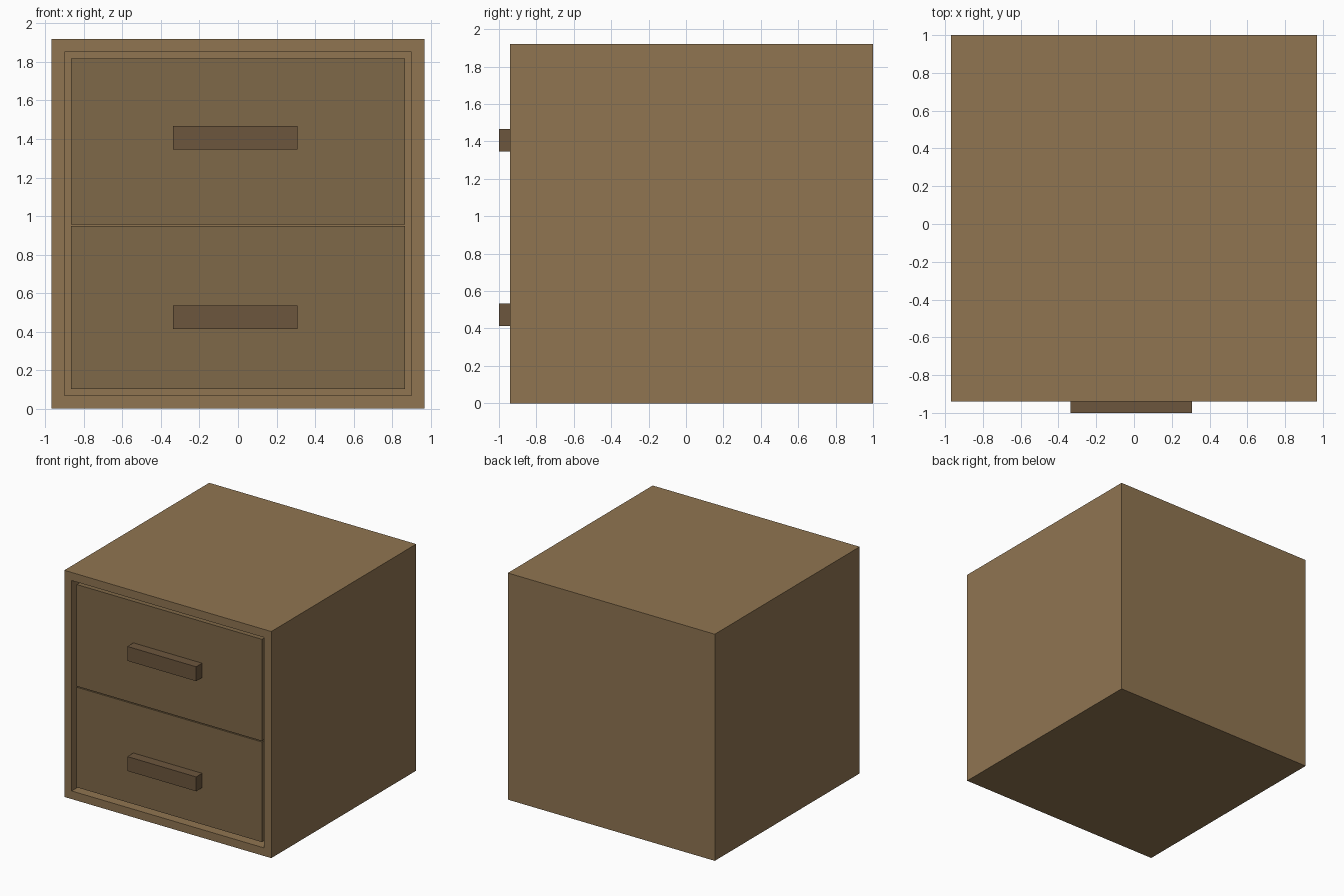
import bpy, bmesh
from mathutils import Vector

if "Cube" in bpy.data.objects:
    bpy.data.objects.remove(bpy.data.objects["Cube"])


def material(name, rgb):
    m = bpy.data.materials.new(name)
    m.diffuse_color = (*rgb, 1)
    m.use_nodes = True
    m.node_tree.nodes["Principled BSDF"].inputs["Base Color"].default_value = m.diffuse_color
    return m


def box_bmesh(lo, hi):
    bm = bmesh.new()
    bmesh.ops.create_cube(bm, size=1)
    lo, hi = Vector(lo), Vector(hi)
    bmesh.ops.scale(bm, vec=hi - lo, verts=bm.verts)
    bmesh.ops.translate(bm, vec=(lo + hi) / 2, verts=bm.verts)
    return bm


def finish(bm, name, mat):
    bmesh.ops.recalc_face_normals(bm, faces=bm.faces)
    mesh = bpy.data.meshes.new(name)
    bm.to_mesh(mesh)
    bm.free()
    mesh.materials.append(mat)
    obj = bpy.data.objects.new(name, mesh)
    bpy.context.collection.objects.link(obj)
    return obj


cabinet_wood = material("cabinet_wood", (0.279, 0.178, 0.083))
drawer_wood = material("drawer_wood", (0.212, 0.138, 0.065))
handle_wood = material("handle_wood", (0.150, 0.093, 0.047))

# Cabinet: box with an open-fronted cavity
bm = box_bmesh((-0.97, -0.94, 0), (0.97, 1.0, 1.92))
front = min(bm.faces, key=lambda f: f.calc_center_median().y)
bmesh.ops.inset_region(bm, faces=[front], thickness=0.097)
cavity = bmesh.ops.extrude_face_region(bm, geom=[front])["geom"]
bmesh.ops.translate(bm, vec=(0, 1.84, 0),
                    verts=[v for v in cavity if isinstance(v, bmesh.types.BMVert)])
if front.is_valid:
    bm.faces.remove(front)
finish(bm, "cabinet", cabinet_wood)

# Two slightly recessed drawers, each with a bar handle
for name, z0, z1, handle_z in (("lower", 0.101, 0.949, 0.473),
                               ("upper", 0.957, 1.819, 1.406)):
    drawer = finish(box_bmesh((-0.868, -0.92, z0), (0.868, 0.88, z1)),
                    name + "_drawer", drawer_wood)
    handle = finish(box_bmesh((-0.337, -1.0, handle_z - 0.061),
                              (0.308, -0.92, handle_z + 0.061)),
                    name + "_handle", handle_wood)
    handle.parent = drawer
